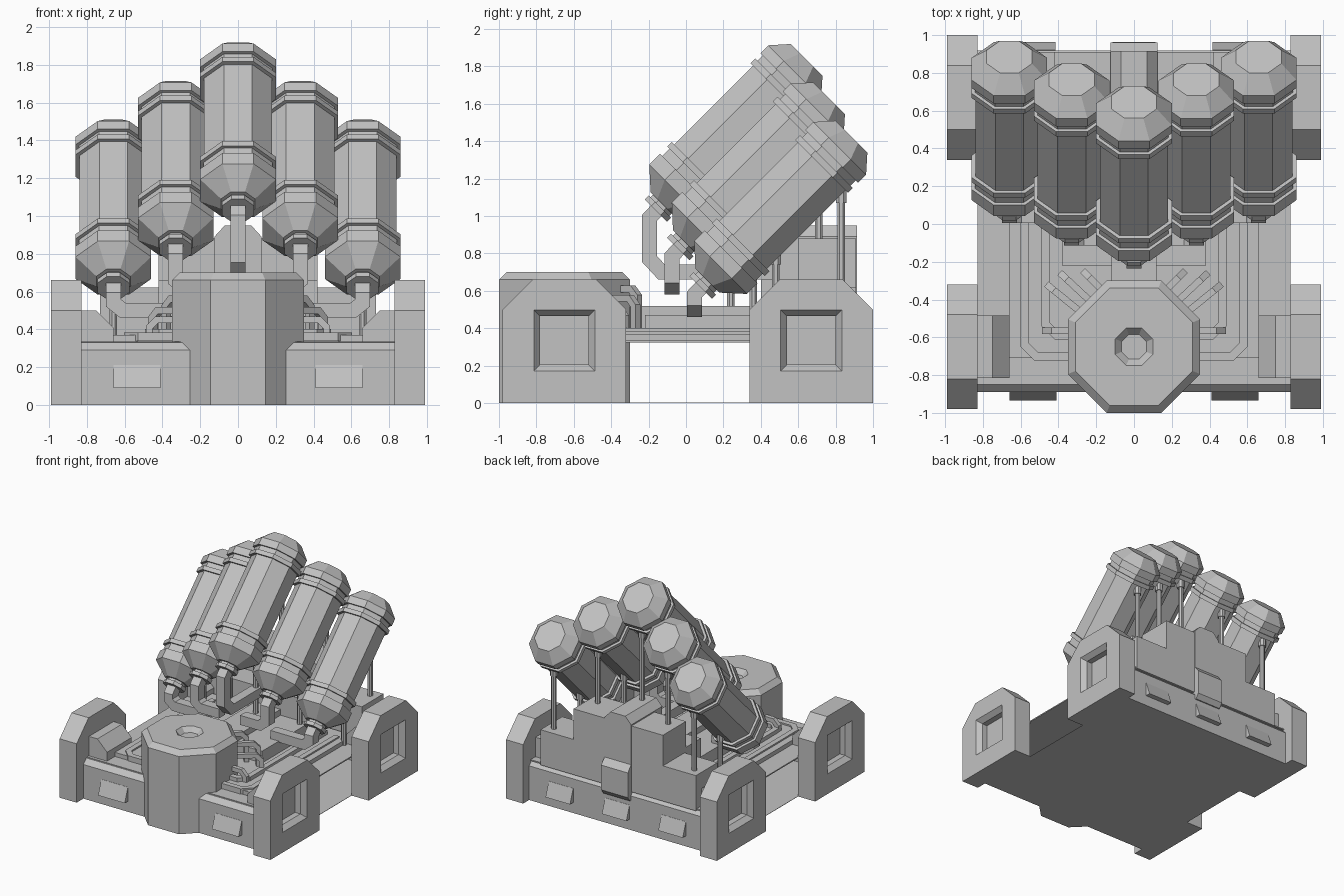
import bpy, bmesh, math
from mathutils import Vector, Matrix

old = bpy.data.objects.get("Cube")
if old:
    bpy.data.objects.remove(old, do_unlink=True)

grey = bpy.data.materials.new("plain grey")
grey.use_nodes = True
COLOUR = (0.54, 0.54, 0.54, 1)
grey.diffuse_color = COLOUR
grey.node_tree.nodes["Principled BSDF"].inputs["Base Color"].default_value = COLOUR


def finish(name, bm):
    bmesh.ops.recalc_face_normals(bm, faces=bm.faces)
    mesh = bpy.data.meshes.new(name)
    bm.to_mesh(mesh)
    bm.free()
    mesh.materials.append(grey)
    obj = bpy.data.objects.new(name, mesh)
    bpy.context.collection.objects.link(obj)
    return obj


def loft(name, rings):
    """Skin a list of closed rings and cap both ends."""
    bm = bmesh.new()
    loops = [[bm.verts.new(p) for p in ring] for ring in rings]
    n = len(loops[0])
    for a, b in zip(loops, loops[1:]):
        for i in range(n):
            j = (i + 1) % n
            bm.faces.new((a[i], a[j], b[j], b[i]))
    bm.faces.new(loops[0][::-1])
    bm.faces.new(loops[-1])
    return finish(name, bm)


def prism(name, profile, lo, hi, axis="x"):
    """Extrude a profile: (y, z) along x, or (x, z) along y."""
    if axis == "x":
        return loft(name, [[(v, a, b) for a, b in profile] for v in (lo, hi)])
    return loft(name, [[(a, v, b) for a, b in profile] for v in (lo, hi)])


def box(name, x0, x1, y0, y1, z0, z1):
    return prism(name, [(y0, z0), (y1, z0), (y1, z1), (y0, z1)], x0, x1)


def octagon_turn(name, profile, origin, matrix=Matrix.Identity(3)):
    """Eight-sided turned shape from (distance, flat radius) pairs."""
    rings = []
    for t, r in profile:
        c = r / math.cos(math.pi / 8)
        rings.append([Vector(origin) + matrix @ Vector(
            (c * math.cos((k + 0.5) * math.pi / 4), c * math.sin((k + 0.5) * math.pi / 4), t))
            for k in range(8)])
    return loft(name, rings)


def square_pipe(name, points, normal, width):
    """Sweep a square along a path lying in the plane of the normal."""
    pts, n, h = [Vector(p) for p in points], Vector(normal).normalized(), width / 2
    dirs = [(b - a).normalized() for a, b in zip(pts, pts[1:])]
    rings = []
    for i, p in enumerate(pts):
        a, b = dirs[max(i - 1, 0)], dirs[min(i, len(dirs) - 1)]
        mid = (a + b).normalized()
        side = n.cross(mid) / mid.dot(a)
        rings.append([p + n * u * h + side * v * h for u, v in ((-1, -1), (1, -1), (1, 1), (-1, 1))])
    return loft(name, rings)


def cut(obj, cutter):
    mod = obj.modifiers.new("recess", "BOOLEAN")
    mod.object, mod.operation, mod.solver = cutter, "DIFFERENCE", "EXACT"
    cutter.hide_render = True
    bpy.context.view_layer.objects.active = obj
    bpy.ops.object.modifier_apply(modifier=mod.name)
    bpy.data.objects.remove(cutter, do_unlink=True)


# Base: floor plate, deck and bevelled end walls around an open middle
box("floor_plate", -0.83, 0.83, -0.88, 0.91, 0, 0.003)
box("deck", -0.83, 0.83, -0.84, 0.9, 0.325, 0.335)
box("deck_step", -0.66, 0.66, -0.71, 0.6, 0.33, 0.37)
prism("front_wall", [(-0.89, 0), (-0.83, 0), (-0.83, 0.33), (-0.85, 0.33), (-0.89, 0.29)], -0.83, 0.83)
prism("back_wall", [(0.92, 0), (0.86, 0), (0.86, 0.33), (0.88, 0.33), (0.92, 0.29)], -0.83, 0.83)

# Corner posts with recessed windows, and their inner shoulder blocks
for s, side in ((1, "left"), (-1, "right")):
    for yc, end in ((-0.65, "front"), (0.67, "back")):
        outline = [(-0.33, 0), (0.33, 0), (0.33, 0.5), (0.17, 0.66), (-0.17, 0.66), (-0.33, 0.5)]
        post = prism(f"{end}_{side}_post", [(yc + y, z) for y, z in outline], s * 0.83, s * 0.99)
        rings = []
        for x, h in ((1.0, 0.172), (0.95, 0.13), (0.9, 0.13)):
            rings.append([(s * x, yc + u * h, 0.335 + v * h)
                          for u, v in ((-1, -1), (1, -1), (1, 1), (-1, 1))])
        cut(post, loft("window_cutter", rings))
        prism(f"{end}_{side}_shoulder",
              [(s * x, z) for x, z in ((0.83, 0.33), (0.66, 0.33), (0.66, 0.41), (0.75, 0.5), (0.83, 0.5))],
              yc - 0.165, yc + 0.165, "y")

# Slanted vents
for x in (-0.535, 0.535):
    prism("front_vent", [(-0.88, 0.09), (-0.935, 0.09), (-0.892, 0.21), (-0.88, 0.21)], x - 0.125, x + 0.125)
for x in (-0.53, 0, 0.53):
    prism("back_vent", [(0.91, 0.09), (0.965, 0.09), (0.922, 0.21), (0.91, 0.21)], x - 0.115, x + 0.115)

# Front silo with a sunken cap
octagon_turn("silo", [(0, 0.35), (0.66, 0.35), (0.7, 0.31), (0.7, 0.1), (0.66, 0.065)], (0, -0.65, 0))

# Small pipes running from the silo down to the deck
for s in (-1, 1):
    for x0, y0, x1, y1, top in ((0.32, -0.565, 0.47, -0.565, 0.45), (0.29, -0.46, 0.45, -0.33, 0.5),
                                (0.23, -0.41, 0.38, -0.27, 0.56), (0.15, -0.37, 0.26, -0.26, 0.61)):
        a, b = Vector((s * x0, y0, top)), Vector((s * x1, y1, top))
        d = (b - a).normalized()
        drop = Vector((0, 0, 0.04))
        foot = b.copy()
        foot.z = 0.35
        square_pipe("silo_pipe", [a, b - d * 0.04, b - drop, foot], d.cross(Vector((0, 0, 1))), 0.036)

# Trench ridges around the deck
for s in (-1, 1):
    for x, z in ((0.58, 0.38), (0.47, 0.4)):
        y = -0.12 - x
        square_pipe("deck_ridge", [(s * x, 0.5, z - 0.02), (s * x, y + 0.06, z - 0.02),
                                   (s * (x - 0.06), y, z - 0.02), (s * 0.2, y, z - 0.02)], (0, 0, 1), 0.045)
box("pipe_platform", -0.38, 0.38, -0.22, 0.6, 0.35, 0.47)
box("platform_spine", -0.12, 0.12, -0.33, 0.6, 0.35, 0.52)

# Stepped back bulkhead
box("bulkhead_wings", -0.73, 0.73, 0.62, 0.91, 0.32, 0.62)
box("bulkhead_shoulders", -0.42, 0.42, 0.6, 0.91, 0.32, 0.88)
box("bulkhead_step", -0.42, 0.42, 0.4, 0.62, 0.32, 0.66)
prism("bulkhead_pillar", [(-0.125, 0.3), (0.125, 0.3), (0.125, 0.89), (0.07, 0.95), (-0.07, 0.95),
                          (-0.125, 0.89)], 0.5, 0.915, "y")
prism("pillar_foot", [(0.9, 0.25), (0.93, 0.25), (0.96, 0.29), (0.96, 0.5), (0.9, 0.57)], -0.125, 0.125)

# Five tilted launch tubes with feed pipes and support rods
TUBE = [(0, 0.12), (0.09, 0.2), (0.15, 0.2), (0.15, 0.182), (0.19, 0.182), (0.19, 0.2),
        (0.225, 0.2), (0.225, 0.18), (0.82, 0.18), (0.82, 0.2), (0.855, 0.2), (0.855, 0.182),
        (0.91, 0.182), (0.91, 0.2), (0.99, 0.2), (1.09, 0.09), (1.09, 0.07), (1.11, 0.07),
        (1.11, 0.085), (1.14, 0.085), (1.14, 0.04)]
LEAN = Matrix.Rotation(math.radians(135), 3, "X")
for i in range(-2, 3):
    k = abs(i)
    s = 1 if i > 0 else -1
    shift = Vector((0.33 * i, 0.12 * k, -0.205 * k))
    octagon_turn("launch_tube", TUBE, Vector((0, 0.645, 1.835)) + shift, LEAN)
    x, y = shift.x, shift.y
    top = [(x, y - 0.13, 1.06 + shift.z), (x, y - 0.195, 0.99 + shift.z)]
    if k == 0:
        square_pipe("feed_pipe", top + [(0, -0.195, 0.77), (0, -0.13, 0.7), (0, 0.55, 0.7)], (1, 0, 0), 0.08)
    else:
        level = 0.74 - 0.12 * k
        square_pipe("feed_pipe", top + [(x, y - 0.195, level + 0.05)], (1, 0, 0), 0.08)
        inner = 0.1 if k == 1 else 0.3
        square_pipe("feed_elbow", [(x, y - 0.195, level + 0.06), (x, y - 0.195, level + 0.04),
                                   (x - s * 0.05, y - 0.195, level), (s * inner, y - 0.195, level)],
                    (0, 1, 0), 0.08)
    for ry, rz in ((0.59, 1.53), (0.24, 1.2)):
        h = rz + shift.z
        octagon_turn("support_rod", [(0.33, 0.02), (h - 0.05, 0.02), (h - 0.05, 0.028), (h + 0.02, 0.028)],
                     (x, y + ry, 0))
